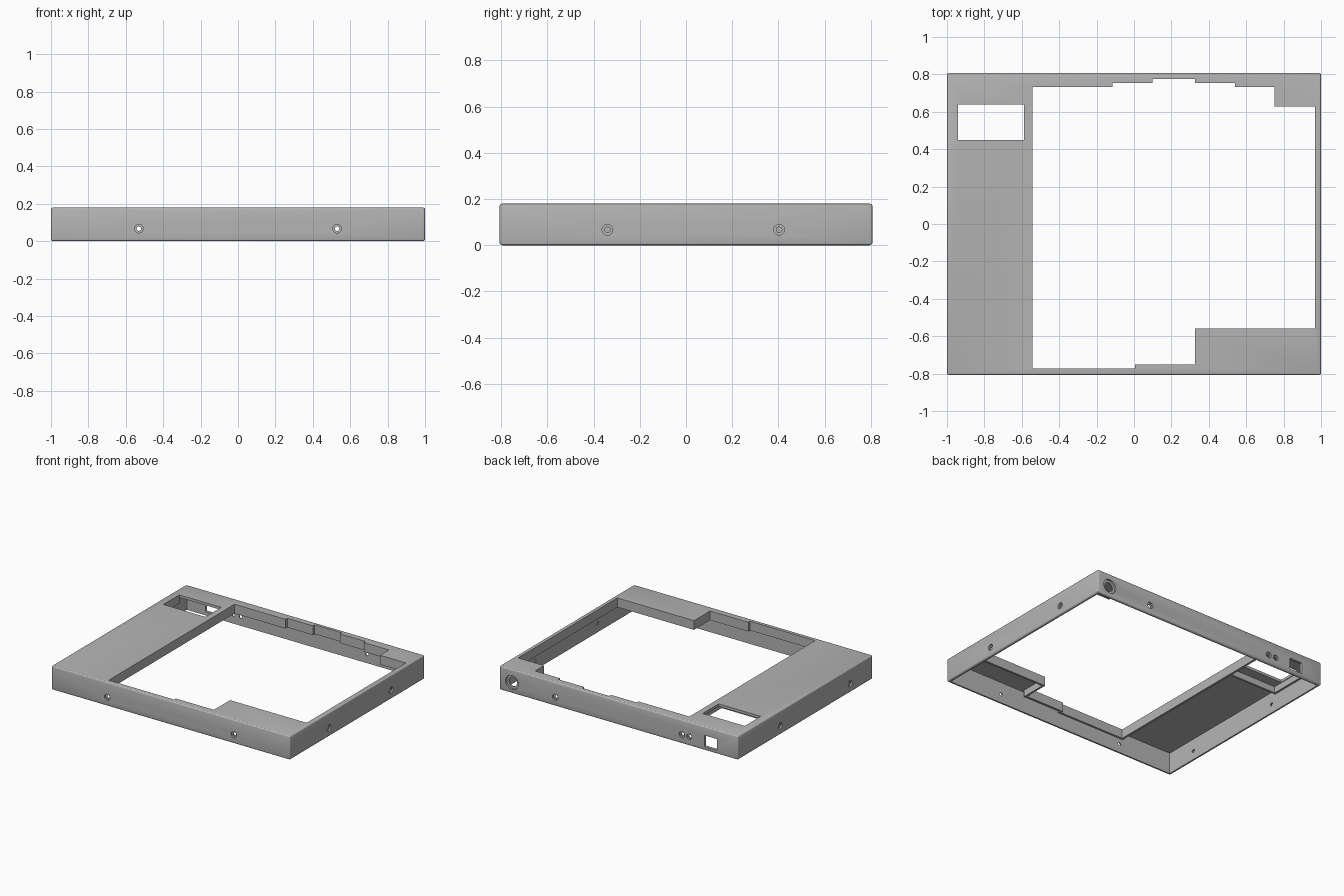
import bpy, bmesh, math
from mathutils import Matrix, Vector

cube = bpy.data.objects.get("Cube")
if cube:
    bpy.data.objects.remove(cube, do_unlink=True)

W, D, H = 1.0, 0.807, 0.18      # half width, half depth, height
WALL, ROOF = 0.02, 0.16         # wall thickness, underside of the top plate
LIP_Z, LIP = 0.11, 0.016        # bottom and thickness of the opening lip
HOLE_Z = 0.067                  # height of the small wall holes

grey = bpy.data.materials.new("plain grey")
grey.use_nodes = True
grey.diffuse_color = (0.46, 0.46, 0.46, 1)
shader = next(n for n in grey.node_tree.nodes if n.type == 'BSDF_PRINCIPLED')
shader.inputs["Base Color"].default_value = grey.diffuse_color
shader.inputs["Roughness"].default_value = 0.6


def finish(bm, name):
    bmesh.ops.recalc_face_normals(bm, faces=bm.faces)
    mesh = bpy.data.meshes.new(name)
    bm.to_mesh(mesh)
    bm.free()
    mesh.materials.append(grey)
    obj = bpy.data.objects.new(name, mesh)
    bpy.context.collection.objects.link(obj)
    return obj


def prism(name, outline, z0, z1):
    bm = bmesh.new()
    face = bm.faces.new([bm.verts.new((x, y, z0)) for x, y in outline])
    top = bmesh.ops.extrude_face_region(bm, geom=[face])["geom"]
    verts = [v for v in top if isinstance(v, bmesh.types.BMVert)]
    bmesh.ops.translate(bm, verts=verts, vec=(0, 0, z1 - z0))
    return finish(bm, name)


def block(name, x0, x1, y0, y1, z0, z1):
    return prism(name, [(x0, y0), (x1, y0), (x1, y1), (x0, y1)], z0, z1)


def rod(name, centre, axis, radius, length):
    bm = bmesh.new()
    turn = Vector(axis).to_track_quat('Z', 'Y').to_matrix().to_4x4()
    bmesh.ops.create_cone(bm, cap_ends=True, segments=32, radius1=radius,
                          radius2=radius, depth=length,
                          matrix=Matrix.Translation(centre) @ turn)
    return finish(bm, name)


def apply(obj, mod):
    bpy.context.view_layer.objects.active = obj
    bpy.ops.object.modifier_apply(modifier=mod.name)


def combine(obj, tool, operation='DIFFERENCE'):
    mod = obj.modifiers.new("combine", 'BOOLEAN')
    mod.operation, mod.solver, mod.object = operation, 'EXACT', tool
    apply(obj, mod)
    bpy.data.objects.remove(tool, do_unlink=True)


def grow(outline, amount):
    # offset a clockwise outline of right-angled corners
    result = []
    for i, here in enumerate(outline):
        p = Vector(here)
        a = (p - Vector(outline[i - 1])).normalized()
        b = (Vector(outline[(i + 1) % len(outline)]) - p).normalized()
        n = Vector((-a.y, a.x)) + Vector((-b.y, b.x))
        result.append(tuple(p + n * amount))
    return result


# Rounded outer shell, hollow and open underneath
frame = block("bezel_frame", -W, W, -D, D, 0, H)
bevel = frame.modifiers.new("round", 'BEVEL')
bevel.width, bevel.segments = 0.012, 3
apply(frame, bevel)
combine(frame, block("cavity", WALL - W, W - WALL, WALL - D, D - WALL, -0.1, ROOF))

# Stepped main opening with a downward lip
opening = [(-0.542, -0.772), (-0.542, 0.733), (-0.115, 0.733), (-0.115, 0.754),
           (0.1, 0.754), (0.1, 0.775), (0.325, 0.775), (0.325, 0.754),
           (0.54, 0.754), (0.54, 0.733), (0.75, 0.733), (0.75, 0.627),
           (0.967, 0.627), (0.967, -0.56), (0.325, -0.56), (0.325, -0.752),
           (0.005, -0.752), (0.005, -0.772)]
combine(frame, prism("opening_lip", grow(opening, LIP), LIP_Z, ROOF + 0.01), 'UNION')

# Small window, with ribs underneath at its side and set forward of its front edge
combine(frame, block("front_rib", -0.96, -0.55, 0.36, 0.375, LIP_Z + 0.002, ROOF + 0.012), 'UNION')
combine(frame, block("side_rib", -0.96, -0.945, 0.365, 0.65, LIP_Z + 0.002, ROOF + 0.012), 'UNION')
combine(frame, prism("opening_cutter", opening, 0.05, 0.3))
combine(frame, block("window_cutter", -0.94, -0.588, 0.45, 0.64, 0.05, 0.3))


def wall_hole(centre, axis, radius, outer, depth):
    # through hole with a wider shallow recess on the outside
    combine(frame, rod("hole", centre, axis, radius, 0.12))
    combine(frame, rod("recess", centre, axis, outer, depth * 2))


# Screw holes in the four walls
for x in (-0.53, 0.53):
    for y in (-D, D):
        wall_hole((x, y, HOLE_Z), (0, 1, 0), 0.012, 0.023, 0.012)
for x, y in ((W, -0.34), (W, 0.403), (-W, 0.30), (-W, -0.535)):
    wall_hole((x, y, HOLE_Z), (1, 0, 0), 0.012, 0.023, 0.012)

# Rear sockets: small extra hole, round socket, square port
wall_hole((-0.592, D, HOLE_Z), (0, 1, 0), 0.012, 0.021, 0.012)
wall_hole((0.893, D, 0.082), (0, 1, 0), 0.034, 0.053, 0.014)
combine(frame, block("port_cutter", -0.825, -0.718, D - 0.06, D + 0.06, 0.028, 0.113))

# Flat plates and chamfers, smooth hole walls
bpy.ops.object.select_all(action='DESELECT')
frame.select_set(True)
bpy.context.view_layer.objects.active = frame
bpy.ops.object.shade_smooth_by_angle(angle=math.radians(18))
